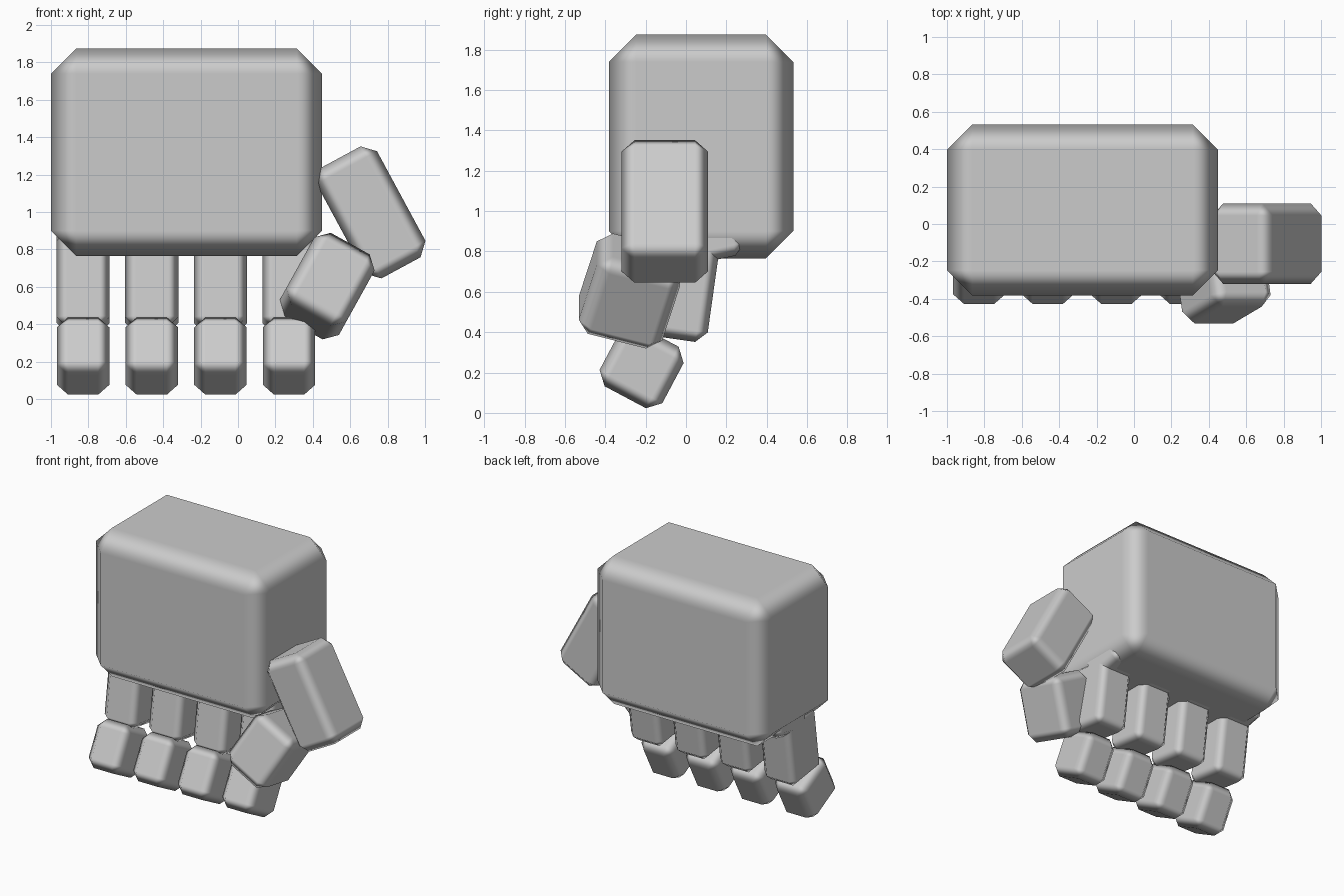
import bpy
from math import radians

old = bpy.data.objects.get("Cube")
if old:
    bpy.data.objects.remove(old, do_unlink=True)

# One plain grey for the whole hand
grey = bpy.data.materials.new("light grey")
grey.use_nodes = True
colour = (0.6, 0.6, 0.6, 1)
grey.diffuse_color = colour
grey.node_tree.nodes["Principled BSDF"].inputs["Base Color"].default_value = colour


def block(name, centre, size, bevel, tilt=(0, 0)):
    """Chamfered box with soft shaded edges, tilted about x and then y."""
    bpy.ops.mesh.primitive_cube_add(size=1, location=centre)
    ob = bpy.context.object
    ob.name = name
    ob.data.materials.append(grey)
    ob.scale = size
    bpy.ops.object.transform_apply(location=False, rotation=False, scale=True)
    ob.rotation_euler = (radians(tilt[0]), radians(tilt[1]), 0)
    bpy.ops.object.shade_smooth()
    mod = ob.modifiers.new("chamfer", 'BEVEL')
    mod.width = bevel
    mod.segments = 1
    mod.harden_normals = True
    return ob


# Palm
block("palm", (-0.275, 0.075, 1.32), (1.45, 0.914, 1.108), 0.135)

# Four fingers, each curling forward through three joints
for i, finger in enumerate(("little", "ring", "middle", "index")):
    x = -0.828 + 0.367 * i
    block(finger + "_knuckle", (x, 0.087, 0.95), (0.284, 0.35, 0.40), 0.055, (12, 0))
    block(finger + "_finger_base", (x, -0.037, 0.626), (0.284, 0.35, 0.52), 0.055, (-8, 0))
    block(finger + "_fingertip", (x, -0.22, 0.23), (0.28, 0.352, 0.345), 0.06, (-28, 0))

# Thumb, folded in across the front
block("thumb_base", (0.711, -0.105, 0.998), (0.368, 0.43, 0.674), 0.065, (0, -28.4))
block("thumb_tip", (0.474, -0.28, 0.604), (0.368, 0.43, 0.454), 0.065, (-16, 29))
